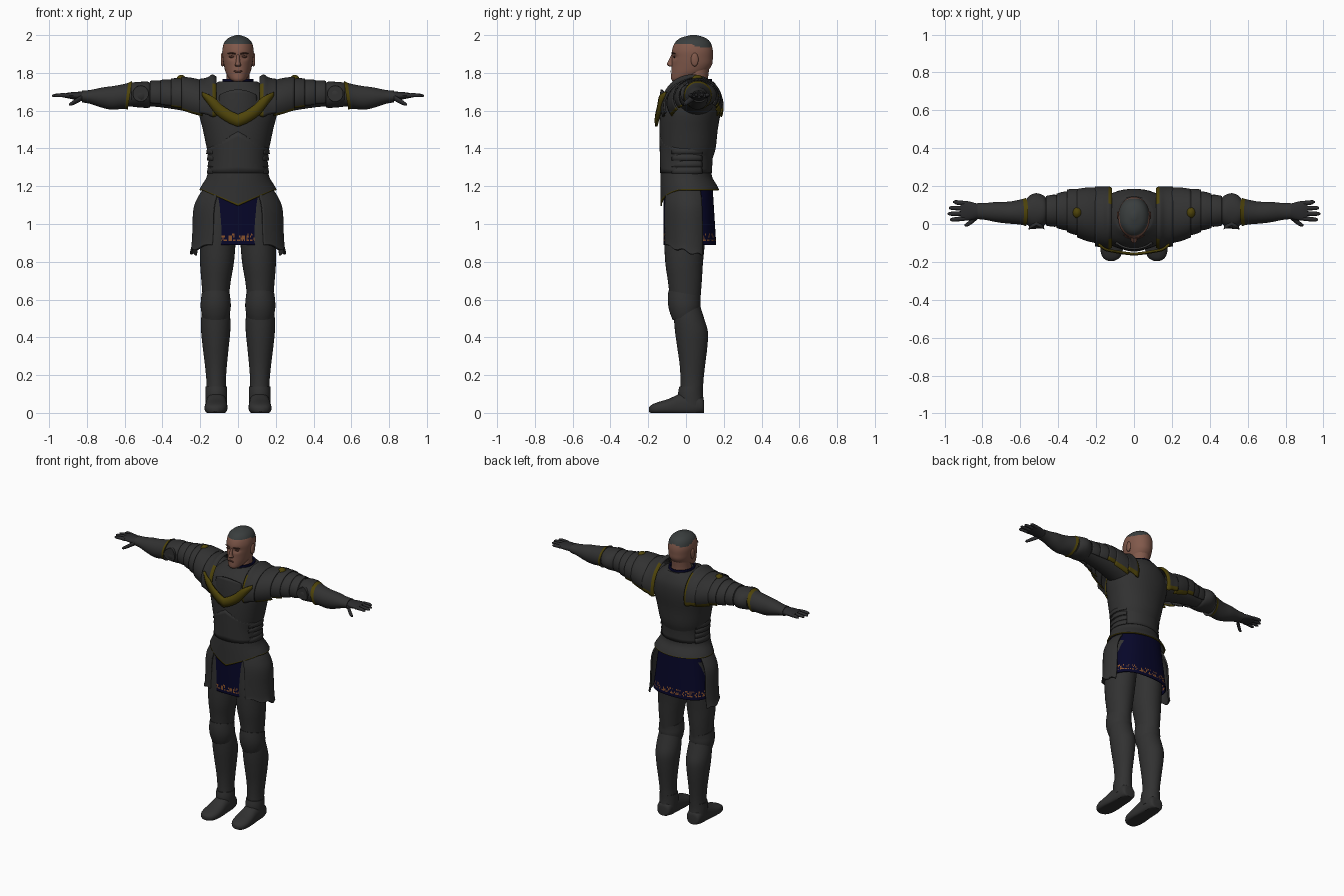
import bpy, bmesh, math, random
from mathutils import Vector

random.seed(4)

def mat(name, r, g, b):
    m = bpy.data.materials.new(name)
    m.diffuse_color = (r, g, b, 1)
    return m

STEEL = mat("dark steel", .031, .031, .031)
GOLD = mat("old gold", .078, .058, .003)
BLUE = mat("navy cloth", .002, .002, .022)
SKIN = mat("skin", .22, .10, .07)
HAIR = mat("grey hair", .042, .048, .048)
ORANGE = mat("orange stitching", .25, .085, .025)
GLOVE = mat("glove", .024, .024, .026)
SHADE = mat("brown features", .10, .04, .028)

def spline(secs, k):
    """Catmull-Rom refinement of a list of cross-sections."""
    out = []
    for i in range(len(secs) - 1):
        p = [secs[max(0, min(len(secs) - 1, i + d))] for d in (-1, 0, 1, 2)]
        for s in range(k):
            t = s / k
            out.append([.5 * (2*b + (c-a)*t + (2*a-5*b+4*c-d)*t*t + (3*b-a-3*c+d)*t**3)
                        for a, b, c, d in zip(*p)])
    return out + [list(secs[-1])]

def finish(bm, name, mats, mirror, thick):
    bmesh.ops.recalc_face_normals(bm, faces=bm.faces)
    me = bpy.data.meshes.new(name)
    bm.to_mesh(me)
    bm.free()
    ob = bpy.data.objects.new(name, me)
    bpy.context.collection.objects.link(ob)
    for m in mats:
        me.materials.append(m)
    bpy.ops.object.select_all(action='DESELECT')
    ob.select_set(True)
    bpy.context.view_layer.objects.active = ob
    bpy.ops.object.shade_smooth_by_angle(angle=math.radians(42))
    if thick:
        mod = ob.modifiers.new("thickness", 'SOLIDIFY')
        mod.thickness = thick
    if mirror:
        ob.modifiers.new("mirror", 'MIRROR')
    return ob

def loft(name, secs, axis='z', m=STEEL, n=32, k=3, arc=None, caps=True, mirror=False,
         thick=0, warp=None, trim=None, m2=GOLD, p=2.0):
    """Skin sections (t, c1, c2, r1, r2) along an axis; arc (degrees) makes an open shell.
    warp(co, v) moves points, trim(u, v) picks faces for the second colour."""
    rows = spline(secs, k)
    a0, a1 = arc or (0, 360)
    cols = n + 1 if arc else n
    bm = bmesh.new()
    grid = []
    for i, (t, c1, c2, r1, r2) in enumerate(rows):
        ring = []
        for j in range(cols):
            a = math.radians(a0 + (a1 - a0) * j / n)
            ca, sa = math.cos(a), math.sin(a)
            q = (abs(ca)**p + abs(sa)**p) ** (-1 / p)
            u, w = c1 + r1 * ca * q, c2 + r2 * sa * q
            co = Vector({'x': (t, u, w), 'y': (u, t, w), 'z': (u, w, t)}[axis])
            if warp:
                co = warp(co, i / (len(rows) - 1))
            ring.append(bm.verts.new(co))
        grid.append(ring)
    for i in range(len(rows) - 1):
        for j in range(n):
            j2 = (j + 1) % cols
            f = bm.faces.new((grid[i][j], grid[i][j2], grid[i+1][j2], grid[i+1][j]))
            if trim and trim((j + .5) / n, (i + .5) / (len(rows) - 1)):
                f.material_index = 1
    if caps and not arc:
        bm.faces.new(grid[0])
        bm.faces.new(grid[-1]).material_index = 1 if m2 == HAIR else 0
    return finish(bm, name, [m, m2], mirror, thick)

def ribbon(name, pts, m, thick, mirror=True):
    """Vertical strip through (x, y, z_top, z_bottom) points."""
    bm = bmesh.new()
    cols = [(bm.verts.new((x, y, a)), bm.verts.new((x, y - .004, (a + b) / 2)), bm.verts.new((x, y, b)))
            for x, y, a, b in spline(pts, 3)]
    for c, d in zip(cols, cols[1:]):
        for i in (0, 1):
            bm.faces.new((c[i], d[i], d[i+1], c[i+1]))
    return finish(bm, name, [m], mirror, thick)

# ---- head and neck
loft("neck", [(1.68, 0, .05, .07, .075), (1.76, 0, .05, .062, .066), (1.84, 0, .06, .062, .066)], m=SKIN)

def face_shape(co, v):
    # hollow the eye line and narrow the front of the face
    if co.y < 0:
        eye = math.exp(-((co.z - 1.885) / .014)**2) * math.exp(-((abs(co.x) - .035) / .02)**2)
        co.y += .012 * eye
        co.x *= 1 + 1.2 * co.y
    return co
def hair_area(u, v):
    # short cropped cap: highest over the forehead, lowest behind the ears
    back = max(0, math.sin(2 * math.pi * u))
    side = max(0, math.cos(2 * math.pi * (abs(u - .25) - .12))) if u < .5 else 0
    return v > .735 - .07 * side ** 2 + .02 * back ** 8
loft("head", [(1.755, 0, -.045, .025, .025), (1.768, 0, -.025, .045, .053), (1.80, 0, .012, .064, .09),
              (1.84, 0, .03, .075, .106), (1.88, 0, .033, .081, .109), (1.92, 0, .034, .083, .108),
              (1.96, 0, .036, .073, .094), (1.985, 0, .038, .05, .066), (2.0, 0, .04, .012, .015)],
     m=SKIN, m2=HAIR, n=64, k=6, warp=face_shape, p=2.15, trim=hair_area)
loft("nose", [(1.833, 0, -.072, .013, .012), (1.842, 0, -.08, .017, .021), (1.855, 0, -.076, .012, .022),
              (1.88, 0, -.07, .009, .016), (1.90, 0, -.064, .008, .01)], m=SKIN, n=16)
loft("ear", [(.074, .04, 1.868, .014, .03), (.084, .046, 1.87, .02, .036), (.09, .046, 1.87, .014, .028)],
     'x', SKIN, n=16, mirror=True)
loft("mouth", [(-.079, 0, 1.808, .025, .006), (-.083, 0, 1.808, .018, .004)], 'y', SHADE, n=12, k=1)
loft("eye", [(-.058, .034, 1.885, .015, .006), (-.066, .034, 1.885, .012, .004)], 'y', SHADE, n=12, k=1, mirror=True)
ribbon("eyebrow", [(.014, -.074, 1.904, 1.897), (.035, -.071, 1.908, 1.902), (.055, -.058, 1.904, 1.899)], SHADE, .004)
loft("cloth_collar", [(1.70, 0, .045, .10, .10), (1.745, 0, .045, .083, .092), (1.768, 0, .045, .082, .092)],
     m=BLUE, caps=False, thick=.01)

# ---- torso armour
loft("breastplate", [(1.30, 0, 0, .15, .133), (1.34, 0, .003, .15, .136), (1.4, 0, .01, .165, .147), (1.5, 0, .014, .186, .154),
                     (1.6, 0, .024, .208, .16), (1.68, 0, .035, .19, .148), (1.735, 0, .045, .13, .115),
                     (1.755, 0, .045, .10, .10)], n=48, p=2.15)
def belly_peak(co, v):
    co.z += (1 - v) * (.09 if co.y < 0 else .05) * max(0, 1 - abs(co.x) / .16)
    return co
loft("belly_plate", [(1.40, 0, .008, .165, .148), (1.34, 0, .002, .155, .141), (1.27, 0, 0, .158, .137)],
     n=48, caps=False, thick=.006, warp=belly_peak, p=2.15)
for i, z in enumerate((1.39, 1.355, 1.32, 1.285)):
    for a in (-35, 145):
        w = .1 * abs(z - 1.32)
        loft(f"side_lame_{i}_{'left' if a < 0 else 'right'}", [(z + .016, 0, .005, .156 + w, .14), (z - .018, 0, .005, .162 + w, .144)],
             n=12, k=2, arc=(a, a + 70), thick=.006)
def waist_point(co, v):
    if co.y < .02:
        co.z -= v * .085 * max(0, 1 - abs(co.x) / .19)
    return co
loft("waist_flare", [(1.30, 0, 0, .153, .134), (1.25, 0, .001, .167, .137), (1.205, 0, .014, .192, .15),
                     (1.18, 0, .02, .205, .156)], n=64, k=4, caps=False, thick=.008, warp=waist_point,
     trim=lambda u, v: v > .9)
loft("throat_plate", [(1.60, 0, .03, .17, .175), (1.66, 0, .03, .165, .172), (1.712, 0, .03, .16, .165)],
     n=20, arc=(-128, -52), thick=.01,
     warp=lambda c, v: Vector((c.x, c.y, c.z + (1 - v) * -.04 * (1 - abs(c.x) / .1) - v * 3 * c.x * c.x)))
ribbon("chest_chevron", [(0, -.163, 1.582, 1.515), (.04, -.159, 1.60, 1.53), (.085, -.152, 1.63, 1.556),
                         (.12, -.146, 1.665, 1.585), (.155, -.137, 1.685, 1.63), (.19, -.11, 1.70, 1.675)], GOLD, .012)

# ---- shoulders: overlapping lames wrapped over the arm axis
edge = lambda u, v: u < .05 or u > .96
loft("shoulder_collar_plate", [(.115, .033, 1.62, .157, .16), (.135, .033, 1.62, .166, .172), (.165, .036, 1.625, .162, .15),
                               (.205, .04, 1.63, .158, .138)], 'x', n=40, arc=(-18, 198), thick=.009,
     mirror=True, trim=lambda u, v: u < .06 or (v < .3 and (u < .38 or u > .7)))
for i, (x0, y0, z0, a, b, x1, y1, z1, c, d) in enumerate((
        (.19, .045, 1.64, .148, .122, .30, .057, 1.668, .128, .112),
        (.275, .06, 1.67, .122, .10, .355, .07, 1.675, .112, .095),
        (.335, .069, 1.675, .104, .088, .41, .07, 1.68, .09, .083),
        (.395, .07, 1.68, .083, .077, .465, .07, 1.683, .078, .075))):
    loft(f"shoulder_lame_{i}", [(x0, y0, z0, a, b), ((x0 + x1) / 2, (y0 + y1) / 2, (z0 + z1) / 2, (a + c) / 2 + .004, (b + d) / 2 + .003),
                                (x1, y1, z1, c, d)], 'x', n=36, arc=(-35, 215), thick=.007, mirror=True,
         trim=edge if i < 2 else None)
loft("shoulder_stud", [(1.765, .30, .06, .026, .03), (1.78, .30, .06, .02, .024), (1.79, .30, .06, .006, .007)],
     m=GOLD, n=16, mirror=True)

# ---- arms
loft("upper_arm", [(.12, .05, 1.64, .10, .085), (.22, .055, 1.665, .09, .08), (.34, .065, 1.68, .075, .072),
                   (.46, .07, 1.685, .066, .062), (.56, .067, 1.683, .062, .06), (.65, .062, 1.672, .05, .052)], 'x', mirror=True)
loft("elbow_guard", [(.465, .07, 1.683, .068, .064), (.48, .07, 1.684, .082, .07), (.515, .07, 1.685, .093, .068),
                     (.545, .068, 1.685, .086, .066), (.565, .067, 1.685, .07, .062)], 'x', mirror=True)
loft("elbow_wing", [(.04, .515, 1.688, .03, .045), (-.005, .515, 1.69, .038, .045), (-.028, .515, 1.69, .042, .042)],
     'y', n=24, k=2, mirror=True,
     warp=lambda c, v: Vector((c.x, c.y + v * (.022 - .55 * abs(c.x - .515)), c.z)))
lean = lambda c, v: Vector((c.x - (1 - v) * .16 * (c.z - 1.68), c.y, c.z))
loft("forearm_guard", [(.572, .063, 1.682, .074, .076), (.60, .063, 1.677, .066, .067), (.66, .06, 1.668, .058, .063),
                       (.72, .063, 1.67, .054, .053), (.78, .066, 1.673, .045, .037), (.825, .068, 1.675, .042, .031)],
     'x', mirror=True, warp=lean, k=4, trim=lambda u, v: v < .16)

# ---- gauntlets
loft("hand", [(.81, .068, 1.675, .034, .026), (.85, .068, 1.678, .046, .022), (.89, .07, 1.68, .052, .017),
              (.915, .07, 1.68, .048, .012)], 'x', GLOVE, n=20, mirror=True)
for i, tip in enumerate((.972, .984, .978, .955)):
    y = .029 + .027 * i
    s = .004 * (i - 1.5)
    loft(f"finger_{i}", [(.895, y, 1.68, .012, .012), (.935, y + s * .6, 1.682, .012, .011),
                         (tip - .012, y + s, 1.68, .010, .009), (tip, y + s, 1.679, .004, .004)],
         'x', GLOVE, n=10, k=2, mirror=True)
loft("thumb", [(.825, .04, 1.67, .014, .016), (.855, .015, 1.652, .014, .014), (.88, -.002, 1.638, .012, .011),
               (.895, -.006, 1.632, .004, .005)], 'x', GLOVE, n=12, mirror=True)

# ---- skirt with stitched hem, hip plates
def stitches(u, v):
    return (.77 < v < .86 and random.random() < .3) or (.86 < v < .90 and random.random() < .6)
loft("cloth_skirt", [(1.21, 0, .01, .165, .13), (.89, 0, .02, .205, .14)], m=BLUE, m2=ORANGE, n=200, k=30,
     caps=False, thick=.006, trim=stitches, p=2.5)
def tasset_hem(co, v):
    g = max(0, min(1, (.09 - co.y) / .24))
    co.z += max(0, v - .4) / .6 * (.065 * g + .008 * math.sin(g * 18))
    return co
loft("hip_plate", [(1.19, 0, .012, .178, .138), (1.15, 0, .014, .208, .148), (1.08, 0, .016, .236, .156), (.95, 0, .018, .242, .158),
                   (.87, 0, .018, .247, .157), (.832, 0, .018, .254, .157)], n=28, k=4, arc=(-57, 27), thick=.01,
     mirror=True, warp=tasset_hem)

# ---- legs
loft("thigh_plate", [(1.14, .095, .005, .092, .11), (.95, .105, -.005, .095, .11), (.8, .111, -.01, .09, .10),
                     (.7, .116, -.006, .078, .09), (.60, .118, -.004, .068, .08)], mirror=True)
def knee_slope(co, v):
    co.z += (v - .4) * .45 * (co.y + .02)
    return co
loft("knee_guard", [(.635, .118, -.008, .074, .085), (.60, .118, -.01, .078, .086), (.565, .118, -.008, .08, .085),
                    (.53, .118, -.004, .076, .078), (.505, .118, 0, .07, .07)], mirror=True, warp=knee_slope)
loft("shin_plate", [(.56, .118, .005, .07, .072), (.50, .118, .016, .077, .08), (.43, .118, .029, .077, .087),
                    (.35, .118, .033, .069, .08), (.26, .117, .034, .059, .068), (.18, .116, .032, .052, .061),
                    (.125, .115, .03, .052, .06)], mirror=True)
loft("ankle_plate", [(.14, .115, .028, .056, .063), (.10, .115, .024, .058, .066), (.04, .115, .03, .056, .066)], mirror=True)
loft("foot_plate", [(.096, .115, .03, .03, .03), (.085, .115, .04, .048, .045), (.03, .115, .045, .054, .065),
                    (-.03, .115, .04, .055, .062), (-.09, .116, .03, .06, .045), (-.145, .118, .024, .058, .034),
                    (-.18, .12, .02, .042, .024), (-.195, .121, .018, .015, .012)], 'y', mirror=True, p=2.4,
     warp=lambda c, v: Vector((c.x, c.y, max(0, c.z))))
